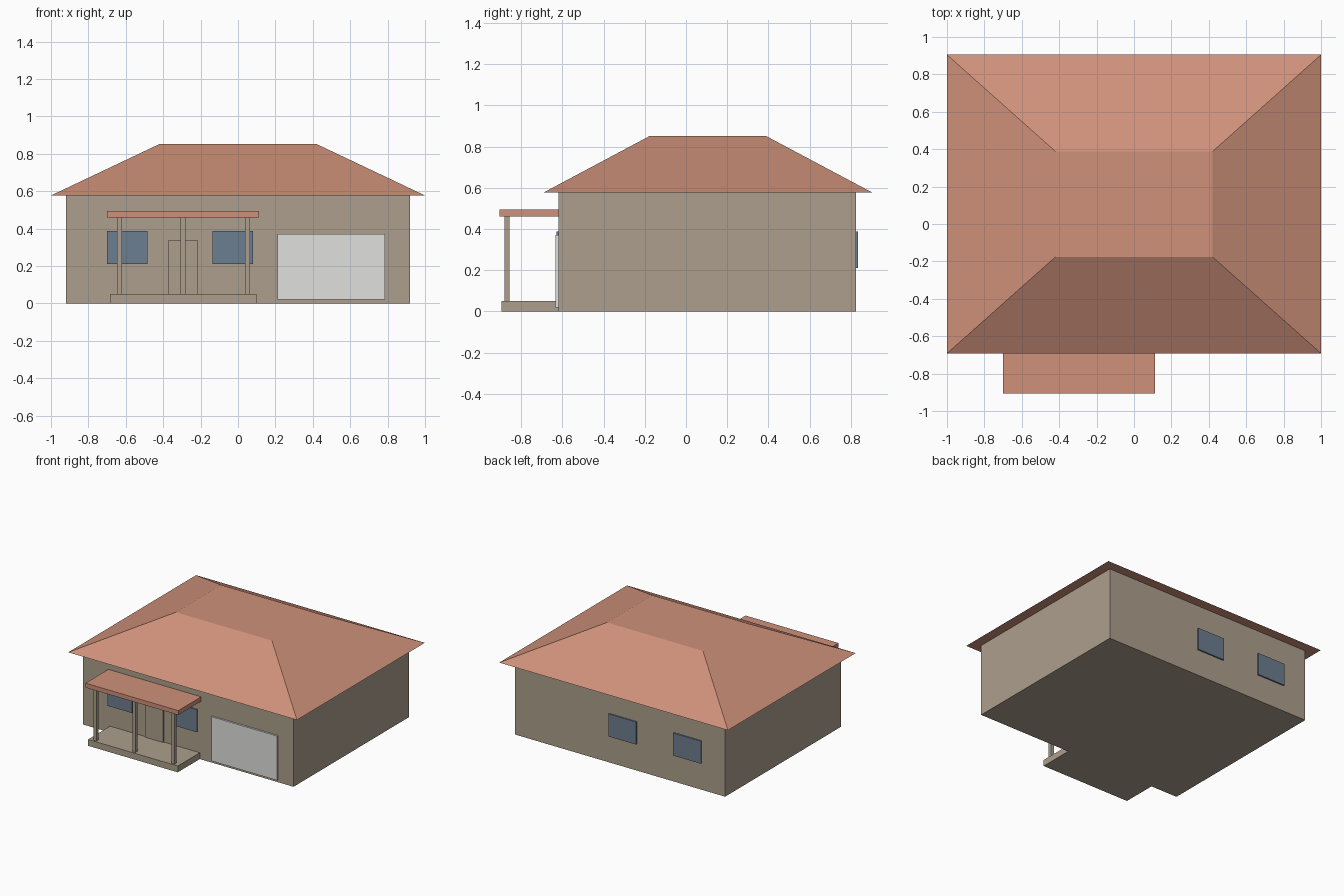
import bpy
import bmesh

cube = bpy.data.objects.get("Cube")
if cube:
    bpy.data.objects.remove(cube, do_unlink=True)


def material(name, rgb):
    mat = bpy.data.materials.new(name)
    mat.use_nodes = True
    mat.diffuse_color = (*rgb, 1)
    mat.node_tree.nodes["Principled BSDF"].inputs["Base Color"].default_value = (*rgb, 1)
    return mat


WALL = material("beige_wall", (0.418, 0.347, 0.266))
ROOF = material("terracotta", (0.624, 0.283, 0.195))
GLASS = material("blue_glass", (0.150, 0.209, 0.279))
WHITE = material("garage_white", (0.745, 0.745, 0.735))


def block(name, x, y, z, mat, top_x=None, top_y=None):
    """Box between the given ranges; the top may have its own x and y ranges."""
    bm = bmesh.new()
    bmesh.ops.create_cube(bm, size=1)
    for v in bm.verts:
        up = v.co.z > 0
        xs = top_x if up and top_x else x
        ys = top_y if up and top_y else y
        v.co = (xs[v.co.x > 0], ys[v.co.y > 0], z[up])
    mesh = bpy.data.meshes.new(name)
    bm.to_mesh(mesh)
    bm.free()
    mesh.materials.append(mat)
    obj = bpy.data.objects.new(name, mesh)
    bpy.context.collection.objects.link(obj)
    return obj


FRONT, BACK, EAVES = -0.62, 0.825, 0.577

# House body and flat-topped hip roof
block("house_walls", (-0.92, 0.92), (FRONT, BACK), (0, EAVES), WALL)
block("hip_roof", (-1, 1), (-0.692, 0.905), (EAVES, 0.852), ROOF,
      top_x=(-0.42, 0.42), top_y=(-0.176, 0.388))

# Porch: slab, posts and canopy
block("porch_slab", (-0.685, 0.10), (-0.895, FRONT), (0, 0.05), WALL)
for side, x in (("right", -0.634), ("middle", -0.293), ("left", 0.05)):
    block("porch_post_" + side, (x - 0.0135, x + 0.0135), (-0.882, -0.857),
          (0.05, 0.46), WALL)
block("porch_canopy", (-0.70, 0.112), (-0.905, FRONT), (0.46, 0.495), ROOF)

# Front door and garage door
block("front_door", (-0.375, -0.215), (FRONT - 0.009, FRONT), (0.05, 0.335), WALL)
block("garage_door", (0.21, 0.785), (FRONT - 0.014, FRONT), (0.02, 0.37), WHITE)

# Windows on the front and back walls
for side, x in (("right", (-0.70, -0.485)), ("left", (-0.135, 0.08))):
    block("front_window_" + side, x, (FRONT - 0.009, FRONT), (0.21, 0.388), GLASS)
for side, x in (("right", (-0.715, -0.472)), ("left", (-0.147, 0.093))):
    block("back_window_" + side, x, (BACK, BACK + 0.011), (0.21, 0.388), GLASS)
